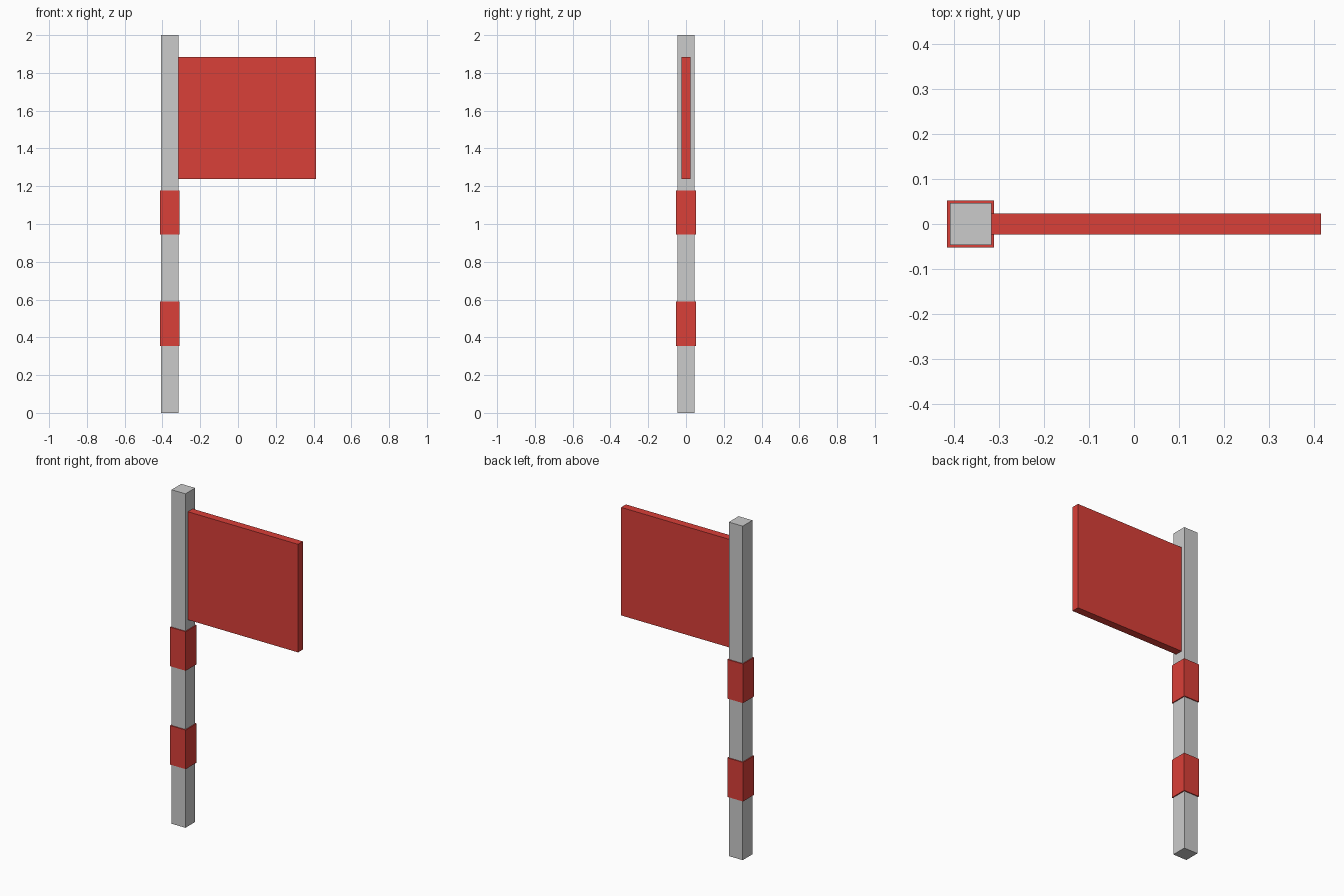
import bpy

if "Cube" in bpy.data.objects:
    bpy.data.objects.remove(bpy.data.objects["Cube"])

red = bpy.data.materials.new("red_paint")
red.diffuse_color = (0.7, 0.05, 0.04, 1)
red.use_nodes = True
red.node_tree.nodes["Principled BSDF"].inputs["Base Color"].default_value = red.diffuse_color


def box(name, x, y, z, mat=None):
    """Box spanning the (min, max) pairs x, y and z."""
    spans = (x, y, z)
    bpy.ops.mesh.primitive_cube_add(size=1, location=[(a + b) / 2 for a, b in spans])
    ob = bpy.context.object
    ob.name = name
    ob.scale = [b - a for a, b in spans]
    bpy.ops.object.transform_apply(location=False, rotation=False, scale=True)
    if mat:
        ob.data.materials.append(mat)
    return ob


POLE_X = -0.362
POLE_R = 0.046
BAND_R = 0.052

# Square pole
box("pole", (POLE_X - POLE_R, POLE_X + POLE_R), (-POLE_R, POLE_R), (0, 2))

# Painted bands around the pole
for name, z in (("lower_band", (0.355, 0.589)), ("upper_band", (0.944, 1.178))):
    box(name, (POLE_X - BAND_R, POLE_X + BAND_R), (-BAND_R, BAND_R), z, red)

# Flag panel
box("flag", (POLE_X + POLE_R, 0.414), (-0.023, 0.023), (1.237, 1.884), red)
